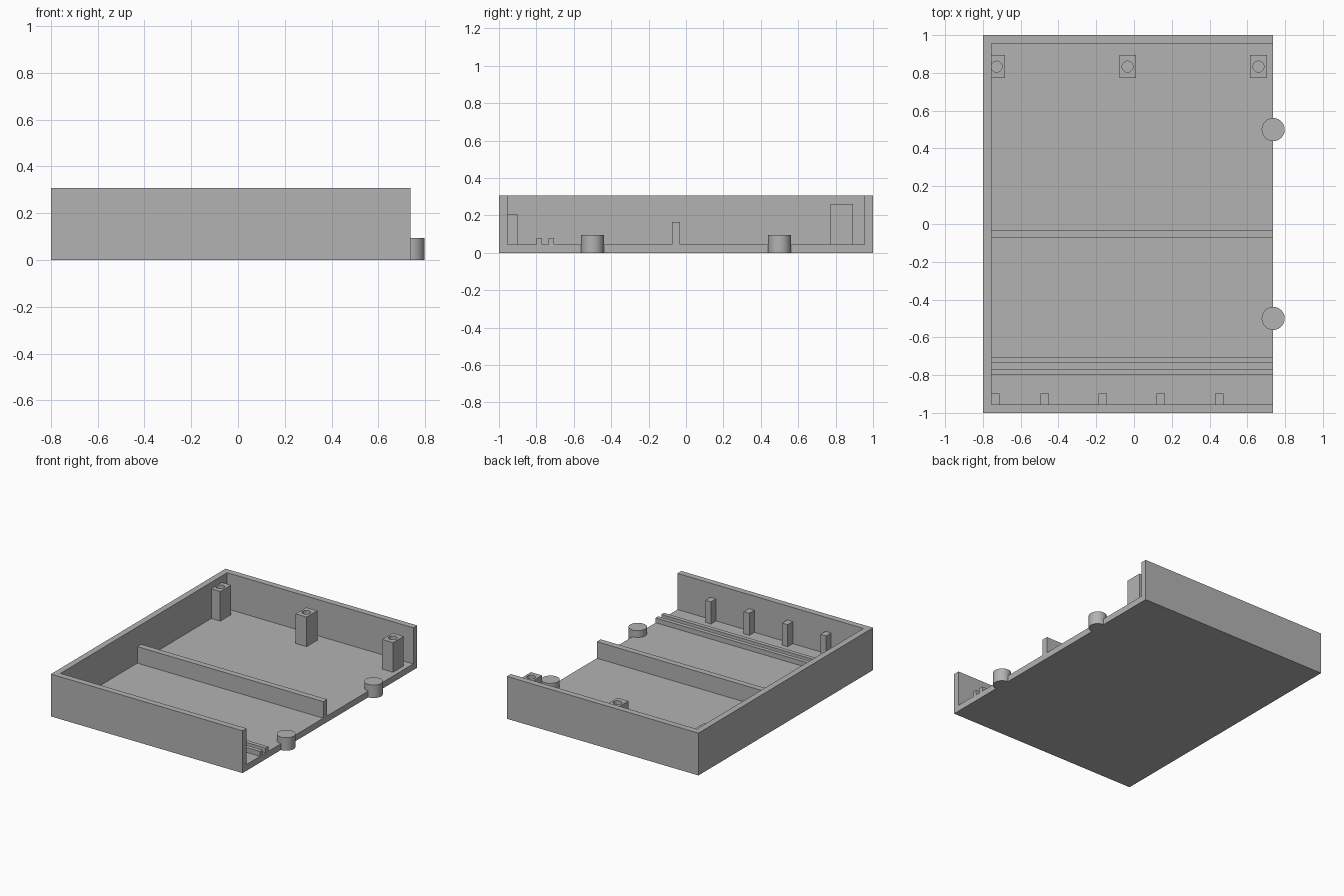
import bpy
import math

cube = bpy.data.objects.get("Cube")
if cube:
    bpy.data.objects.remove(cube, do_unlink=True)

grey = bpy.data.materials.new("plain grey")
grey.use_nodes = True
colour = (0.45, 0.45, 0.45, 1)
grey.diffuse_color = colour
grey.node_tree.nodes["Principled BSDF"].inputs["Base Color"].default_value = colour


def box(name, x, y, z):
    """Box spanning the given (low, high) ranges."""
    bpy.ops.mesh.primitive_cube_add(size=1, location=[sum(r) / 2 for r in (x, y, z)])
    ob = bpy.context.object
    ob.name = name
    ob.scale = [r[1] - r[0] for r in (x, y, z)]
    bpy.ops.object.transform_apply(location=False, rotation=False, scale=True)
    ob.data.materials.append(grey)
    return ob


def cylinder(name, x, y, z, radius):
    bpy.ops.mesh.primitive_cylinder_add(vertices=48, radius=radius, depth=z[1] - z[0],
                                        location=(x, y, sum(z) / 2))
    ob = bpy.context.object
    ob.name = name
    ob.data.materials.append(grey)
    bpy.ops.object.shade_smooth_by_angle(angle=math.radians(30))
    return ob


def cut(ob, cutter):
    """Subtract the cutter from the object, then discard it."""
    bpy.context.view_layer.objects.active = ob
    mod = ob.modifiers.new("cut", "BOOLEAN")
    mod.operation = "DIFFERENCE"
    mod.solver = "EXACT"
    mod.object = cutter
    bpy.ops.object.modifier_apply(modifier=mod.name)
    bpy.data.objects.remove(cutter, do_unlink=True)


LEFT, RIGHT = -0.8, 0.737
WALL, FLOOR, HEIGHT = 0.045, 0.045, 0.307
INNER = LEFT + WALL
BASE = FLOOR - 0.01   # fittings sink slightly into the floor

# Tray with three walls and one open side
tray = box("tray", (LEFT, RIGHT), (-1, 1), (0, HEIGHT))
cut(tray, box("cavity", (INNER, 1), (-1 + WALL, 1 - WALL), (FLOOR, 1)))

# Cross divider and the two low rails that form a slot
for name, y0, y1, top in (("divider", -0.075, -0.031, 0.165),
                          ("slot_rail_front", -0.8, -0.77, 0.08),
                          ("slot_rail_back", -0.735, -0.705, 0.08)):
    box(name, (INNER - 0.01, RIGHT), (y0, y1), (BASE, top))

# Small posts against the front wall
for i in range(5):
    x = -0.804 + 0.308 * i
    box(f"front_post_{i + 1}", (max(x, INNER - 0.01) if i else INNER - 0.01, x + 0.092 if i == 0 else x + 0.045),
        (-0.965, -0.897), (BASE, 0.205)) if i == 0 else \
        box(f"front_post_{i + 1}", (x, x + 0.045), (-0.965, -0.897), (BASE, 0.205))

# Bored screw posts near the back wall
for i, x in enumerate((-0.727, -0.034, 0.659)):
    post = box(f"screw_post_{i + 1}", (x - 0.044, x + 0.044), (0.772, 0.894), (BASE, 0.26))
    cut(post, cylinder("bore", x, 0.833, (FLOOR, 0.4), 0.029))

# Round pegs on the open edge
for name, y in (("front_peg", -0.5), ("back_peg", 0.5)):
    cylinder(name, RIGHT, y, (0, 0.094), 0.061)
